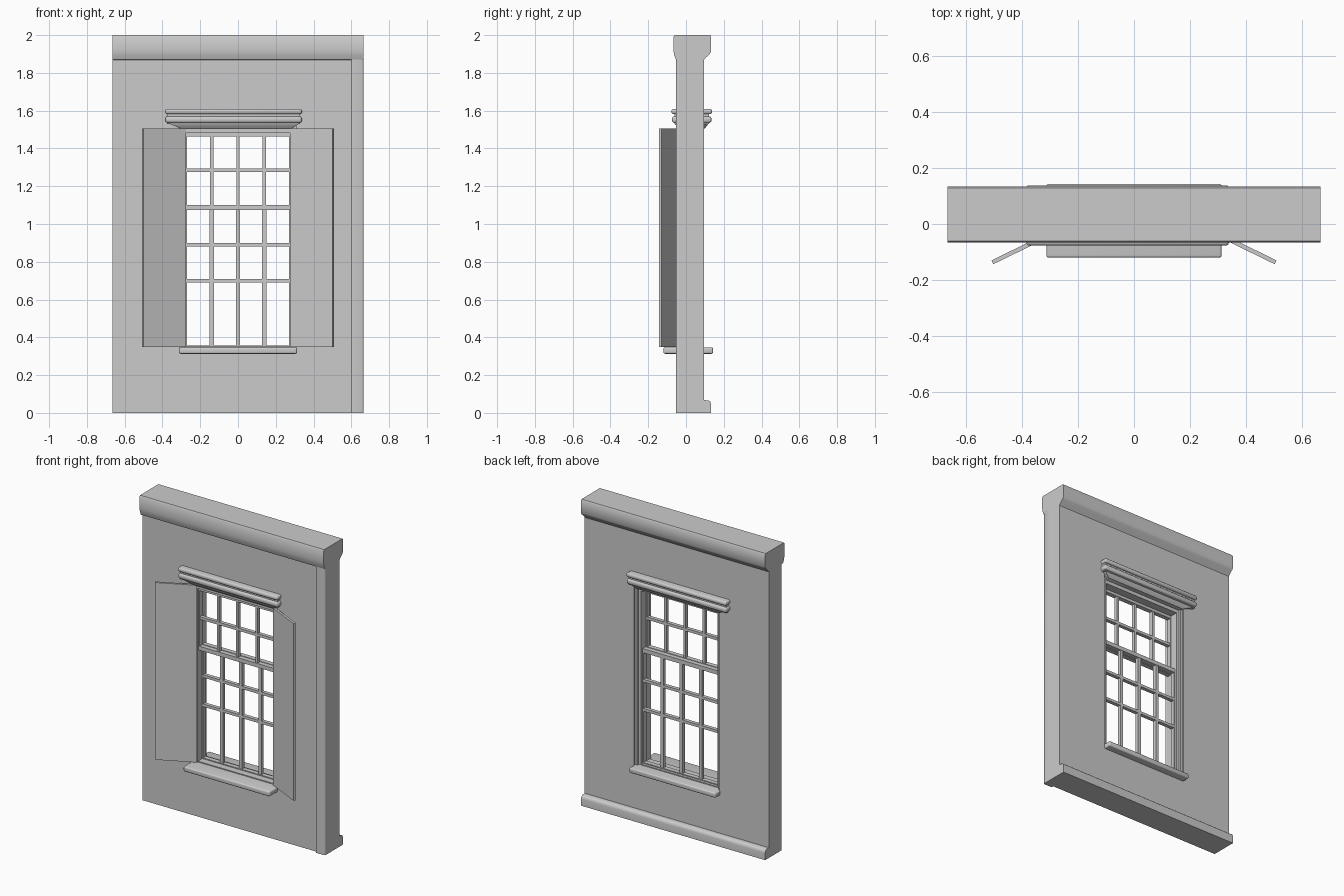
import bpy, bmesh, math

if "Cube" in bpy.data.objects:
    bpy.data.objects.remove(bpy.data.objects["Cube"], do_unlink=True)

GREY = (0.6, 0.6, 0.6, 1)
stone = bpy.data.materials.new("plain_grey")
stone.use_nodes = True
stone.diffuse_color = GREY
stone.node_tree.nodes["Principled BSDF"].inputs["Base Color"].default_value = GREY

WALL_X, FRONT, BACK = 0.665, -0.038, 0.095
OPEN_X, OPEN_LOW, OPEN_HIGH = 0.31, 0.33, 1.52


def finish(name, bm, smooth=0):
    bmesh.ops.recalc_face_normals(bm, faces=bm.faces)
    mesh = bpy.data.meshes.new(name)
    bm.to_mesh(mesh)
    bm.free()
    mesh.materials.append(stone)
    ob = bpy.data.objects.new(name, mesh)
    bpy.context.collection.objects.link(ob)
    if smooth:
        bpy.ops.object.select_all(action='DESELECT')
        ob.select_set(True)
        bpy.context.view_layer.objects.active = ob
        bpy.ops.object.shade_smooth_by_angle(angle=math.radians(smooth))
    return ob


def add_box(bm, x, y, z):
    cube = bmesh.ops.create_cube(bm, size=1)["verts"]
    for v in cube:
        v.co = [(a + b) / 2 + c * (b - a) for c, (a, b) in zip(v.co, (x, y, z))]


def box(name, x, y, z, bevel=0, segments=3):
    bm = bmesh.new()
    add_box(bm, x, y, z)
    if bevel:
        bmesh.ops.bevel(bm, geom=bm.edges[:], offset=bevel, segments=segments,
                        profile=0.5, affect='EDGES')
    return finish(name, bm, 40 if bevel else 0)


def extrude_x(name, profile, x0, x1, smooth=50):
    """Sweep a (y, z) outline along x."""
    bm = bmesh.new()
    face = bm.faces.new([bm.verts.new((x0, y, z)) for y, z in profile])
    new = bmesh.ops.extrude_face_region(bm, geom=[face])["geom"]
    for v in new:
        if isinstance(v, bmesh.types.BMVert):
            v.co.x = x1
    return finish(name, bm, smooth)


# Wall with the window opening
bm = bmesh.new()
add_box(bm, (-WALL_X, -OPEN_X), (FRONT, BACK), (0, 1.9))
add_box(bm, (OPEN_X, WALL_X), (FRONT, BACK), (0, 1.9))
add_box(bm, (-OPEN_X, OPEN_X), (FRONT, BACK), (0, OPEN_LOW))
add_box(bm, (-OPEN_X, OPEN_X), (FRONT, BACK), (OPEN_HIGH, 1.9))
bmesh.ops.remove_doubles(bm, verts=bm.verts, dist=0.0001)
finish("wall", bm)

# Corner strip, cornice and skirting
bm = bmesh.new()
add_box(bm, (0.602, WALL_X), (-0.053, 0), (0, 1.89))
corner = [e for e in bm.edges if all(v.co.x > 0.66 and v.co.y < -0.05 for v in e.verts)]
bmesh.ops.bevel(bm, geom=corner, offset=0.008, segments=2, profile=0.5, affect='EDGES')
finish("corner_strip", bm, 50)

extrude_x("cornice", [
    (-0.061, 2), (-0.066, 1.992), (-0.066, 1.915), (-0.063, 1.895), (-0.053, 1.87),
    (FRONT, 1.868), (BACK, 1.868), (0.104, 1.88), (0.126, 1.9), (0.133, 1.912),
    (0.133, 1.992), (0.128, 2)], -WALL_X, WALL_X)
extrude_x("skirting", [
    (0.08, 0), (0.133, 0), (0.133, 0.045), (0.13, 0.058), (0.122, 0.065),
    (0.105, 0.067), (0.08, 0.067)], -WALL_X, WALL_X)

# Window hood: two rounded bands over a tapering bed, front and back
HOOD = (-0.384, 0.338)
box("hood_upper_band", HOOD, (-0.077, 0.138), (1.582, 1.61), 0.011)
box("hood_lower_band", HOOD, (-0.074, 0.135), (1.535, 1.57), 0.013)
box("hood_core", (-0.375, 0.329), (-0.062, 0.123), (1.53, 1.6))
bm = bmesh.new()
rings = []
for z, inset in ((1.54, 0), (1.53, 0.012), (1.515, 0.05), (1.505, 0.075)):
    x0, x1 = HOOD[0] + 0.01 + inset, HOOD[1] - 0.01 - inset * 0.6
    y0, y1 = -0.062 + inset * 0.3, 0.122 - inset * 0.3
    rings.append([bm.verts.new((x, y, z)) for x, y in
                  ((x0, y0), (x1, y0), (x1, y1), (x0, y1))])
for a, b in zip(rings, rings[1:]):
    for i in range(4):
        bm.faces.new((a[i], a[i - 1], b[i - 1], b[i]))
bm.faces.new(rings[0])
bm.faces.new(rings[-1])
finish("hood_bed", bm, 40)

# Sill
box("sill", (-0.312, 0.312), (-0.12, 0.143), (0.313, 0.346), 0.008)

# Stepped window frame
bm = bmesh.new()
for s in (-1, 1):
    add_box(bm, sorted((s * 0.276, s * OPEN_X)), (-0.025, 0.07), (0.34, 1.51))
    add_box(bm, sorted((s * 0.293, s * OPEN_X)), (0.07, 0.085), (0.34, 1.51))
add_box(bm, (-OPEN_X, OPEN_X), (-0.025, 0.07), (1.482, 1.52))
add_box(bm, (-OPEN_X, OPEN_X), (-0.02, 0.07), (0.33, 0.352))
finish("window_frame", bm)


# Sashes with glazing bars
def sash(name, y, low, high, bar, rows, rails):
    bm = bmesh.new()
    for s in (-1, 1):
        add_box(bm, sorted((s * 0.27, s * 0.285)), y, (low, high))
    add_box(bm, (-0.28, 0.28), y, (low, low + rails[0]))
    add_box(bm, (-0.28, 0.28), y, (high - rails[1], high))
    inner = (y[0] + 0.003, y[1] - 0.003)
    for x in (-0.139, 0, 0.139):
        add_box(bm, (x - bar / 2, x + bar / 2), inner, (low, high))
    for z in rows:
        add_box(bm, (-0.28, 0.28), inner, (z - 0.009, z + 0.009))
    finish(name, bm)


sash("upper_sash", (-0.012, 0.018), 1.074, 1.482, 0.016, [1.284], (0.026, 0.018))
sash("lower_sash", (0.024, 0.054), 0.346, 1.1, 0.022, [0.7, 0.89], (0.012, 0.026))

# Open shutters
for side, s in (("left", 1), ("right", -1)):
    shutter = box(side + "_shutter", sorted((0, s * 0.25)), (-0.015, 0), (0.348, 1.505))
    shutter.location = (s * 0.283, -0.02, 0)
    shutter.rotation_euler.z = -s * math.radians(26)
